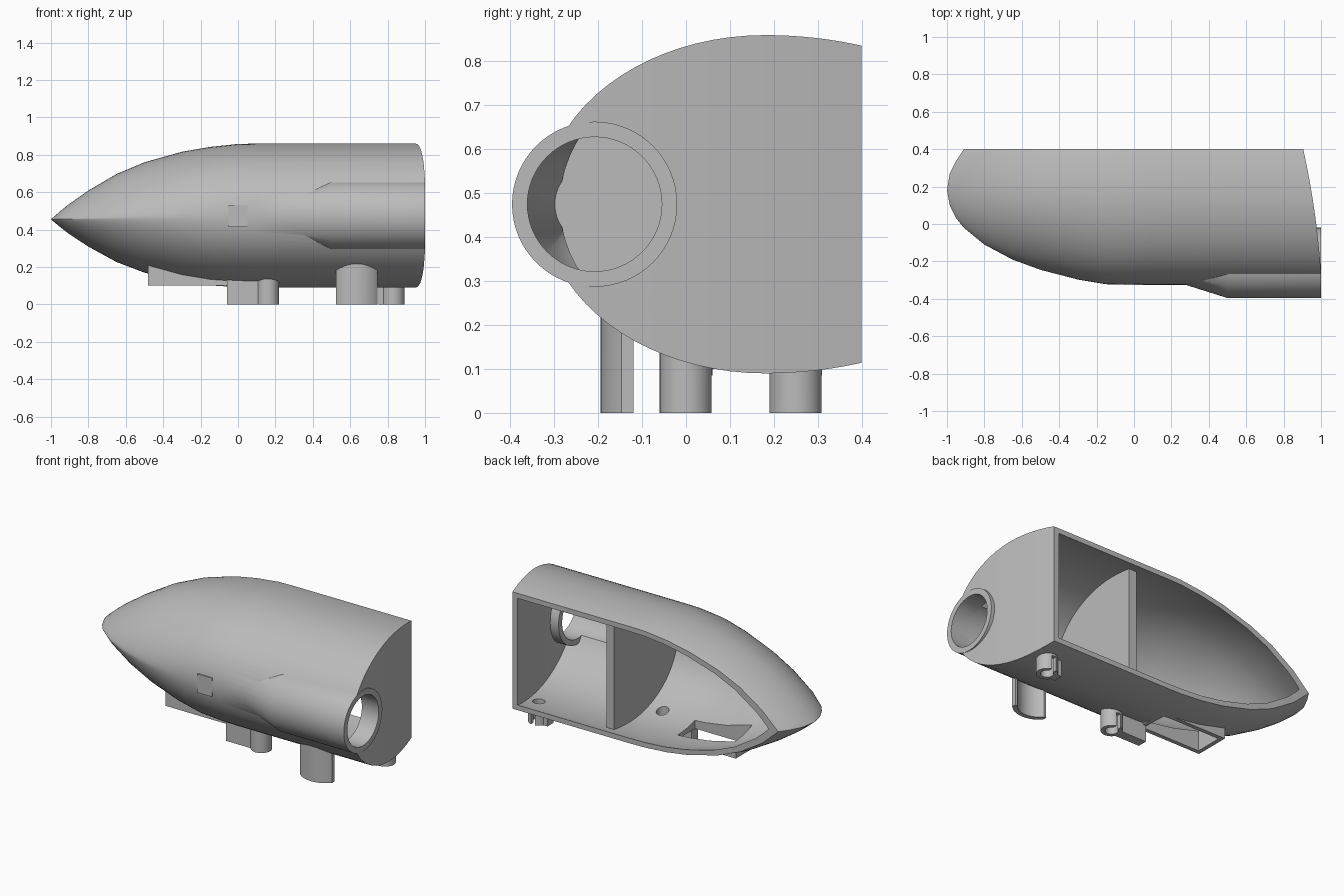
import bpy, bmesh, math
from mathutils import Matrix

if "Cube" in bpy.data.objects:
    bpy.data.objects.remove(bpy.data.objects["Cube"])

grey = bpy.data.materials.new("plain_grey")
grey.use_nodes = True
grey.diffuse_color = (0.5, 0.5, 0.5, 1)
grey.node_tree.nodes["Principled BSDF"].inputs["Base Color"].default_value = (0.5, 0.5, 0.5, 1)

MID_Y, MID_Z, BACK = 0.18, 0.475, 0.4
BORE_Y = -0.208
# hull stations: x, forward half-width, rearward half-width, half-height
STATIONS = [(-1, 0, 0, 0), (-.985, .08, .09, .013), (-.95, .15, .16, .043),
            (-.91, .20, .22, .075), (-.8, .29, .35, .15), (-.65, .37, .48, .235),
            (-.5, .425, .55, .295), (-.3, .477, .6, .347), (-.15, .502, .62, .37),
            (0, .505, .63, .383), (.1, .505, .63, .385), (.5, .505, .63, .385),
            (1, .505, .63, .385)]


def make(name, bm):
    bmesh.ops.recalc_face_normals(bm, faces=bm.faces[:])
    mesh = bpy.data.meshes.new(name)
    bm.to_mesh(mesh)
    bm.free()
    mesh.materials.append(grey)
    ob = bpy.data.objects.new(name, mesh)
    bpy.context.collection.objects.link(ob)
    return ob


def loft(name, rings, cap_strips=False):
    """Skin closed rings of equal length; strip caps pair mirrored points."""
    bm = bmesh.new()
    vs = [[bm.verts.new(p) for p in ring] for ring in rings]
    n = len(vs[0])
    for a, b in zip(vs, vs[1:]):
        for i in range(n):
            bm.faces.new((a[i], a[(i + 1) % n], b[(i + 1) % n], b[i]))
    for ring in (vs[0], vs[-1]):
        if cap_strips:
            for i in range(n // 2):
                quad = (ring[i], ring[i + 1], ring[n - 2 - i], ring[n - 1 - i])
                bm.faces.new(list(dict.fromkeys(quad)))
        else:
            bm.faces.new(ring)
    bmesh.ops.remove_doubles(bm, verts=bm.verts[:], dist=0.0004)
    return make(name, bm)


def hull_solid(name, scale, nose, back, wall):
    rings = []
    for x, a, b, h in STATIONS:
        power = 0.5 + 0.35 * min(max((-x - 0.1) / 0.9, 0), 1)
        zc = 0.455 + 0.02 * min(x + 1, 1)
        a, b, h = a * scale, b * scale, h * scale
        reach = min(b, back - MID_Y)
        top = []
        for i in range(20):
            u = math.cos(math.pi / 2 * i / 20)
            top.append((MID_Y - a * u, h * max(1 - u * u, 0) ** power))
        for i in range(13):
            v = reach * math.sin(math.pi / 2 * i / 12)
            u = v / b if b else 1
            top.append((MID_Y + v, h * max(1 - u * u, 0) ** power))
        section = [(y, zc + z) for y, z in reversed(top)] + [(y, zc - z) for y, z in top[1:]]
        ring = []
        for y, z in section:
            px = x * nose if x < 0 else x
            if x > 0.5:  # slanted, slightly bowed end wall
                u = y + 0.2
                px = min(0.995 - 0.08 * u - 0.117 * u * u, 0.999) - wall
            ring.append((px, y, z))
        rings.append(ring)
    return loft(name, rings, True)


def round_x(name, profile):
    """Turned solid along x around the bore axis from (x, radius) pairs."""
    n = 64
    return loft(name, [[(x, BORE_Y + r * math.cos(2 * math.pi * i / n),
                         MID_Z + r * math.sin(2 * math.pi * i / n)) for i in range(n)]
                       for x, r in profile])


def box(name, x0, x1, y0, y1, z0, z1):
    bm = bmesh.new()
    bmesh.ops.create_cube(bm, size=1, matrix=Matrix.Translation(
        ((x0 + x1) / 2, (y0 + y1) / 2, (z0 + z1) / 2)) @ Matrix.Diagonal((x1 - x0, y1 - y0, z1 - z0, 1)))
    return make(name, bm)


def post(name, x, y, r, z0, z1):
    bm = bmesh.new()
    bmesh.ops.create_cone(bm, cap_ends=True, segments=40, radius1=r, radius2=r, depth=z1 - z0,
                          matrix=Matrix.Translation((x, y, (z0 + z1) / 2)))
    return make(name, bm)


def combine(ob, other, op="DIFFERENCE"):
    mod = ob.modifiers.new(op.lower(), "BOOLEAN")
    mod.object, mod.operation, mod.solver = other, op, "EXACT"
    bpy.context.view_layer.objects.active = ob
    bpy.ops.object.modifier_apply(modifier=mod.name)


# cutters
cavity = hull_solid("cavity_cutter", 0.925, 0.94, 0.5, 0.035)
bore = round_x("bore_cutter", [(.28, .08), (.5, .153), (1.1, .153)])
hatch = box("hatch_cutter", -.455, -.065, .005, .175, 0, .3)
clips = [("middle_clip", .16, 0), ("end_clip", .83, .25)]
pins = [post(name + "_pin_cutter", x, y, .036, -.1, .3) for name, x, y in clips]
cutters = [cavity, bore, hatch] + pins

# hollow body with the tapered bulge around the bore
body = hull_solid("hull_shell", 1, 1, BACK, 0)
bulge = round_x("bulge", [(.25, .109), (.5, .188), (.998, .188)])
cutters.append(bulge)
combine(body, bulge, "UNION")
for c in cutters[:5]:
    combine(body, c)
parts = [body]

# collar lining the round opening
collar = round_x("round_collar", [(.885, .188), (1, .188)])
combine(collar, bore)
parts.append(collar)

# dividing wall trimmed to the inside of the hull
bulkhead = box("bulkhead", .26, .312, -.4, .33, 0, 1)
inside = hull_solid("bulkhead_trim", 0.95, 0.95, 0.5, 0.03)
cutters.append(inside)
combine(bulkhead, inside, "INTERSECT")
parts.append(bulkhead)

# rectangular skirt below the hatch
skirt = box("hatch_skirt", -.48, -.04, -.02, .2, .1, .25)
combine(skirt, hatch)
combine(skirt, cavity)
parts.append(skirt)

# split sockets with a short tail
for (name, x, y), pin, tail in zip(clips, pins, (.22, .08)):
    socket = post(name, x, y, .06, 0, .2)
    arm = box(name + "_arm", x - tail, x - .03, y - .03, y + .03, 0, .22)
    slot = box(name + "_slot", x - .014, x + .014, y, y + .1, -.1, .085)
    cutters += [arm, slot]
    combine(socket, arm, "UNION")
    for c in (pin, slot, cavity):
        combine(socket, c)
    parts.append(socket)

# curved plate foot
foot = post("curved_foot", .635, -.045, .15, 0, .3)
hollow = post("foot_hollow", .635, -.045, .122, -.1, .4)
keep = box("foot_trim", .525, .745, -.3, -.12, -.1, .35)
cutters += [hollow, keep]
combine(foot, hollow)
combine(foot, keep, "INTERSECT")
combine(foot, cavity)
parts.append(foot)

# small raised pad on the flank
parts.append(box("side_pad", -.05, .05, -.327, -.305, .415, .53))

for c in cutters:
    bpy.data.objects.remove(c)
for ob in parts:
    bpy.ops.object.select_all(action="DESELECT")
    ob.select_set(True)
    bpy.context.view_layer.objects.active = ob
    bpy.ops.object.shade_smooth_by_angle(angle=math.radians(32))
